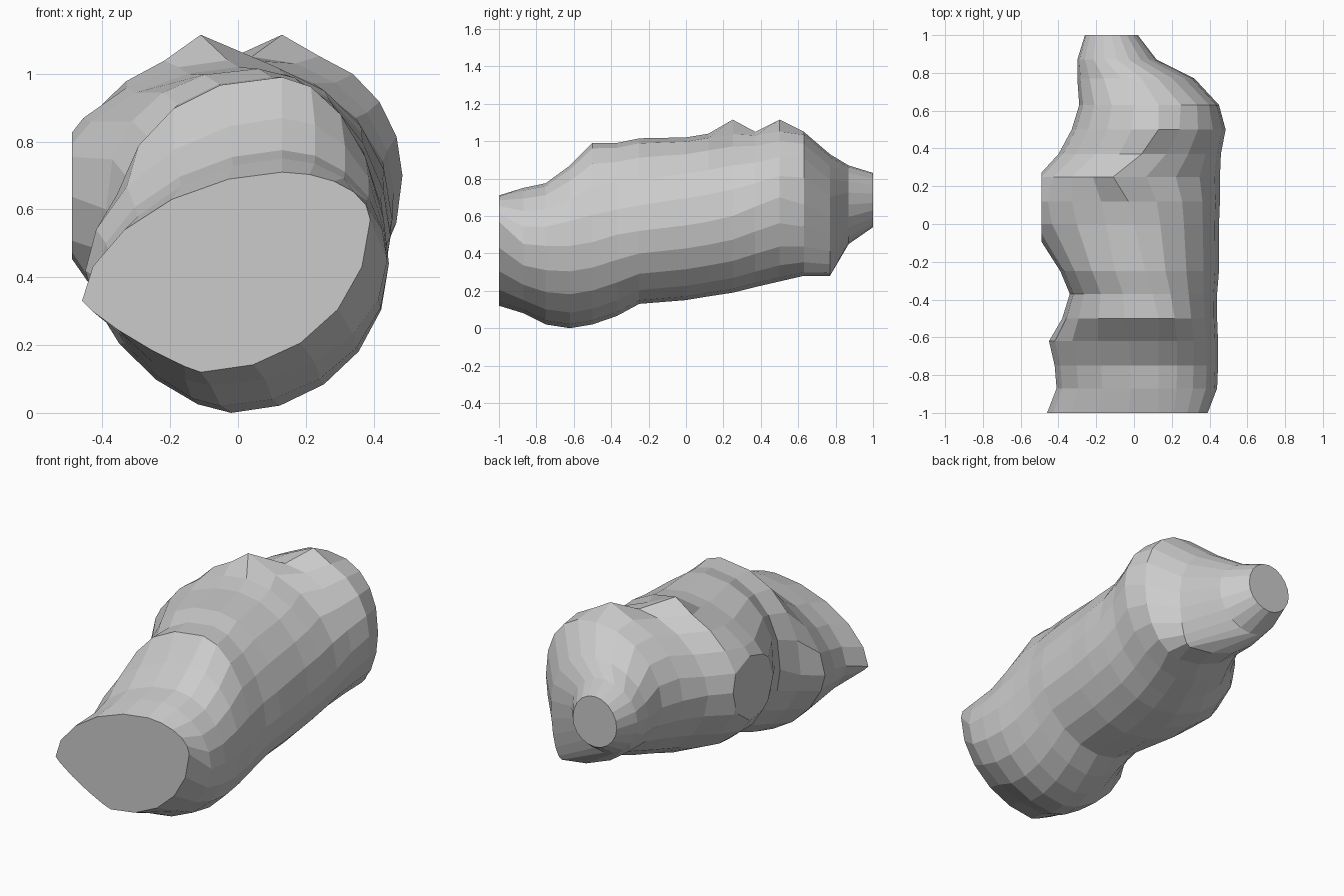
import bpy, bmesh, math

if "Cube" in bpy.data.objects:
    bpy.data.objects.remove(bpy.data.objects["Cube"])

# Each station along the body: y, then the left, right, bottom and top
# extreme points of its cross-section as x, z pairs
stations = [
    (-1.00, -.46, .33, .39, .57, -.11, .12, .13, .71),
    (-.87, -.41, .37, .44, .45, -.08, .08, .13, .75),
    (-.75, -.42, .40, .445, .44, -.05, .02, .13, .775),
    (-.62, -.45, .42, .445, .44, -.02, 0, .13, .87),
    (-.50, -.38, .45, .44, .46, 0, .02, .13, .99),
    (-.37, -.34, .52, .44, .50, .03, .065, .10, .99),
    (-.25, -.39, .60, .45, .52, .05, .13, .06, 1.015),
    (0, -.55, .66, .45, .55, .06, .15, 0, 1.02),
    (.12, -.57, .66, .455, .57, .06, .17, -.03, 1.04),
    (.25, -.51, .67, .455, .60, .07, .19, -.11, 1.06),
    (.37, -.40, .67, .46, .65, .09, .22, .04, 1.05),
    (.50, -.33, .67, .485, .70, .12, .25, .13, 1.07),
    (.63, -.29, .67, .45, .66, .21, .28, .13, 1.05),
    (.77, -.30, .67, .32, .60, .25, .28, .04, .93),
    (.87, -.30, .68, .12, .66, -.09, .45, -.09, .87),
    (1.00, -.26, .68, .02, .67, -.12, .54, -.12, .83),
]
SIDES = 20


def roundness(y, right, upper):
    """Curve power of a quarter: 1 is elliptical, 2 straight, under 1 boxy."""
    if not upper:
        return 1 if right else (1.7 if y < -.9 else 1.25 if y < -.45 else 1.08)
    if right:
        return 1.1 if -.55 < y < -.2 else (.85 if .6 < y < .7 else 1)
    return .88 if -.55 < y < -.2 else (1.12 if y < .45 else 1)


def section(bm, s):
    """Ring made of four quarter-curves joining the extreme points."""
    y, lx, lz, rx, rz, bx, bz, tx, tz = s
    ring = []
    for i in range(SIDES):
        a = 2 * math.pi * i / SIDES
        c, n = math.cos(a), math.sin(a)
        right, upper = c >= 0, n >= 0
        side_x, side_z = (rx, rz) if right else (lx, lz)
        mid_x, mid_z = (tx, tz) if upper else (bx, bz)
        p = roundness(y, right, upper)
        x = mid_x + (side_x - mid_x) * abs(c) ** p
        z = side_z + (mid_z - side_z) * abs(n) ** p
        ring.append(bm.verts.new((x, y, z)))
    return ring


# Torso lofted through the stations with flat ends
bm = bmesh.new()
rings = [section(bm, s) for s in stations]
for a, b in zip(rings, rings[1:]):
    for i in range(SIDES):
        j = (i + 1) % SIDES
        bm.faces.new((a[i], a[j], b[j], b[i]))
bm.faces.new(rings[0])
bm.faces.new(rings[-1])

# Two small pointed bumps on the back
for k, lift in ((9, .055), (11, .045)):
    rings[k][SIDES // 4].co.z += lift

# Flat cut across the limb stub on the left
cut = bmesh.ops.bisect_plane(bm, geom=bm.verts[:] + bm.edges[:] + bm.faces[:],
                             plane_co=(-.49, 0, 0), plane_no=(-1, 0, 0),
                             clear_outer=True)
edges = [e for e in cut["geom_cut"] if isinstance(e, bmesh.types.BMEdge)]
bmesh.ops.holes_fill(bm, edges=edges, sides=0)
bmesh.ops.recalc_face_normals(bm, faces=bm.faces[:])

mesh = bpy.data.meshes.new("torso")
bm.to_mesh(mesh)
bm.free()
torso = bpy.data.objects.new("torso", mesh)
bpy.context.collection.objects.link(torso)
